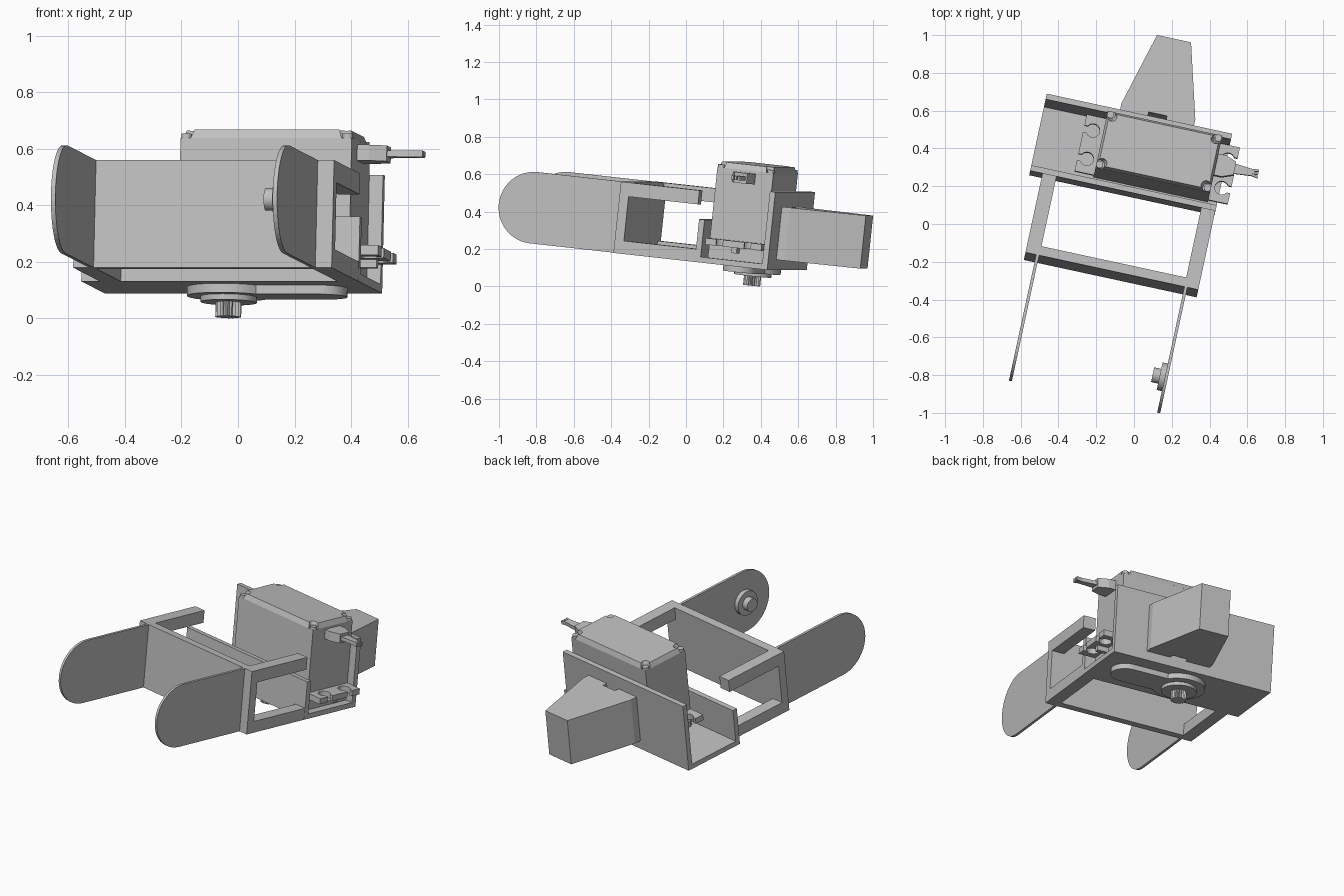
import bpy, bmesh, math
from mathutils import Matrix

cube = bpy.data.objects.get("Cube")
if cube:
    bpy.data.objects.remove(cube)

grey = bpy.data.materials.new("plain grey")
grey.use_nodes = True
COLOUR = (0.52, 0.52, 0.52, 1)
grey.diffuse_color = COLOUR
grey.node_tree.nodes["Principled BSDF"].inputs["Base Color"].default_value = COLOUR

# The whole assembly is turned and pitched a little
POSE = Matrix.Rotation(math.radians(-12.2), 4, 'Z') @ Matrix.Rotation(math.radians(-6.2), 4, 'X')


def prism(name, outline, lo, hi, axis='z', top=(1, 1), centre=(0, 0), smooth=False):
    """Extrude a 2D outline along z (outline is x, y) or x (outline is y, z)."""
    bm = bmesh.new()
    rings = []
    for level, scale in ((lo, (1, 1)), (hi, top)):
        ring = []
        for p in outline:
            a, b = (centre[i] + p[i] * scale[i] for i in (0, 1))
            ring.append(bm.verts.new((a, b, level) if axis == 'z' else (level, a, b)))
        rings.append(ring)
        bm.faces.new(ring)
    n = len(outline)
    for i in range(n):
        j = (i + 1) % n
        bm.faces.new((rings[0][i], rings[0][j], rings[1][j], rings[1][i]))
    bmesh.ops.recalc_face_normals(bm, faces=bm.faces)
    mesh = bpy.data.meshes.new(name)
    bm.to_mesh(mesh)
    bm.free()
    mesh.materials.append(grey)
    obj = bpy.data.objects.new(name, mesh)
    bpy.context.collection.objects.link(obj)
    obj.matrix_world = POSE
    if smooth:
        bpy.ops.object.select_all(action='DESELECT')
        obj.select_set(True)
        bpy.context.view_layer.objects.active = obj
        bpy.ops.object.shade_smooth_by_angle()
    return obj


def rect(a0, a1, b0, b1):
    return [(a0, b0), (a1, b0), (a1, b1), (a0, b1)]


def arc(ca, cb, r, start, end, steps):
    angles = [math.radians(start + (end - start) * i / steps) for i in range(steps + 1)]
    return [(ca + r * math.cos(t), cb + r * math.sin(t)) for t in angles]


def circle(r, steps=32):
    return arc(0, 0, r, 0, 360, steps)[:-1]


# Main heights and depths shared by the frame parts
BASE, FRAME_TOP = 0.145, 0.528
FRONT, ARM_END, WALL, BACK = -0.327, 0.105, 0.12, 0.519
MID = (BASE + FRAME_TOP) / 2
HALF = (FRAME_TOP - BASE) / 2

# Front frame: cross plate and two open side brackets
prism("front_plate", rect(FRONT, FRONT + 0.05, BASE, FRAME_TOP), -0.455, 0.33, 'x')
bracket = [(FRONT, BASE), (WALL, BASE), (WALL, BASE + 0.07), (FRONT + 0.05, BASE + 0.07),
           (FRONT + 0.05, FRAME_TOP - 0.075), (ARM_END, FRAME_TOP - 0.075),
           (ARM_END, FRAME_TOP), (FRONT, FRAME_TOP)]
for side, x in (("right", -0.53), ("left", 0.33)):
    prism(side + "_bracket", bracket, x, x + 0.076, 'x')

# Thin rounded fingers
finger = [(FRONT, FRAME_TOP)] + arc(-0.8, MID, HALF, 90, 270, 24) + [(FRONT, BASE)]
for side, x in (("right", -0.472), ("left", 0.331)):
    prism(side + "_finger", finger, x, x + 0.016, 'x')

# Pivot boss on the inner side of the left finger
prism("pivot_disc", circle(0.075), 0.303, 0.333, 'x', centre=(-0.8, MID), smooth=True)
prism("pivot_pin", circle(0.04), 0.265, 0.305, 'x', centre=(-0.8, MID), smooth=True)

# U-shaped channel holding the motor
channel = [(WALL, BASE), (BACK, BASE), (BACK, 0.564), (BACK - 0.03, 0.564),
           (BACK - 0.03, BASE + 0.03), (WALL + 0.03, BASE + 0.03), (WALL + 0.03, 0.375), (WALL, 0.375)]
prism("channel", channel, -0.597, 0.407, 'x')

# Tapered mounting block with a slot against the channel
half = [(0.05, BACK), (0.2, BACK), (0.2, BACK + 0.043), (0.092, 0.957)]
slot = [(-0.05, BACK), (-0.05, BACK + 0.028), (0.05, BACK + 0.028)]
block = slot + half + [(-x, y) for x, y in reversed(half[1:])]
prism("rear_block", block, 0.2, 0.485)

# Motor body and lid with screw pockets in the corners
MOTOR = (0.048, 0.333)
HX, HY = 0.31, 0.154
prism("motor_body", rect(-HX, HX, -HY, HY), BASE, 0.662, centre=MOTOR)
lid = []
corners = [(1, 1), (-1, 1), (-1, -1), (1, -1)]
for q, (sx, sy) in enumerate(corners):
    px, py = sx * (HX - 0.018), sy * (HY - 0.018)
    lid += arc(px, py, 0.026, 90 * q - 46, 90 * q - 224, 8)
    prism("lid_screw", circle(0.019, 16), 0.66, 0.678,
          centre=(MOTOR[0] + px, MOTOR[1] + py), smooth=True)
prism("motor_lid", lid, 0.662, 0.693, top=(0.96, 0.92), centre=MOTOR)

# Mounting ears with open keyhole slots, and a rib below each
ear = [(0, -HY)]
ear.append((0.105, -HY))
for c in (-0.077, 0.077):
    ear += [(0.105, c - 0.018)] + arc(0.055, c, 0.036, -30, -330, 16) + [(0.105, c + 0.018)]
ear += [(0.105, HY), (0, HY)]
for side, s in (("right", -1), ("left", 1)):
    root = (MOTOR[0] + s * HX, MOTOR[1])
    prism(side + "_ear", [(s * x, y) for x, y in ear], 0.245, 0.28, centre=root)
    prism(side + "_ear_rib", [(s * x, y) for x, y in rect(0, 0.07, -0.014, 0.014)],
          0.215, 0.246, centre=root)

# Gear housing, collar and toothed output shaft under the floor
SHAFT = (-0.108, 0.333)
housing = arc(0, 0, 0.148, 37.4, 322.6, 32) + arc(0.338, 0, 0.09, -90, 90, 16)
prism("gear_housing", housing, 0.113, BASE + 0.01, centre=SHAFT, smooth=True)
prism("shaft_collar", circle(0.1), 0.093, 0.115, centre=SHAFT, smooth=True)
TEETH = 20
spline = []
for i in range(2 * TEETH):
    t = math.pi * i / TEETH
    r = 0.046 if i % 2 else 0.038
    spline.append((r * math.cos(t), r * math.sin(t)))
prism("output_shaft", spline, 0.041, 0.095, centre=SHAFT)

# Cable sleeve and its three wires, leaving the motor's left end
CABLE_Z = 0.62
sleeve = [(0.355, -0.058), (0.40, -0.058), (0.46, -0.035), (0.46, 0.035), (0.40, 0.058), (0.355, 0.058)]
prism("cable_sleeve", sleeve, CABLE_Z - 0.028, CABLE_Z + 0.028, centre=(0, MOTOR[1]))
for k in (-1, 0, 1):
    wire = [(0.455, k * 0.018 - 0.009), (0.555, k * 0.012 - 0.006), (0.587, k * 0.018 - 0.006),
            (0.587, k * 0.018 + 0.006), (0.555, k * 0.012 + 0.006), (0.455, k * 0.018 + 0.009)]
    prism("wire", wire, CABLE_Z - 0.011, CABLE_Z + 0.011, centre=(0, MOTOR[1]))
